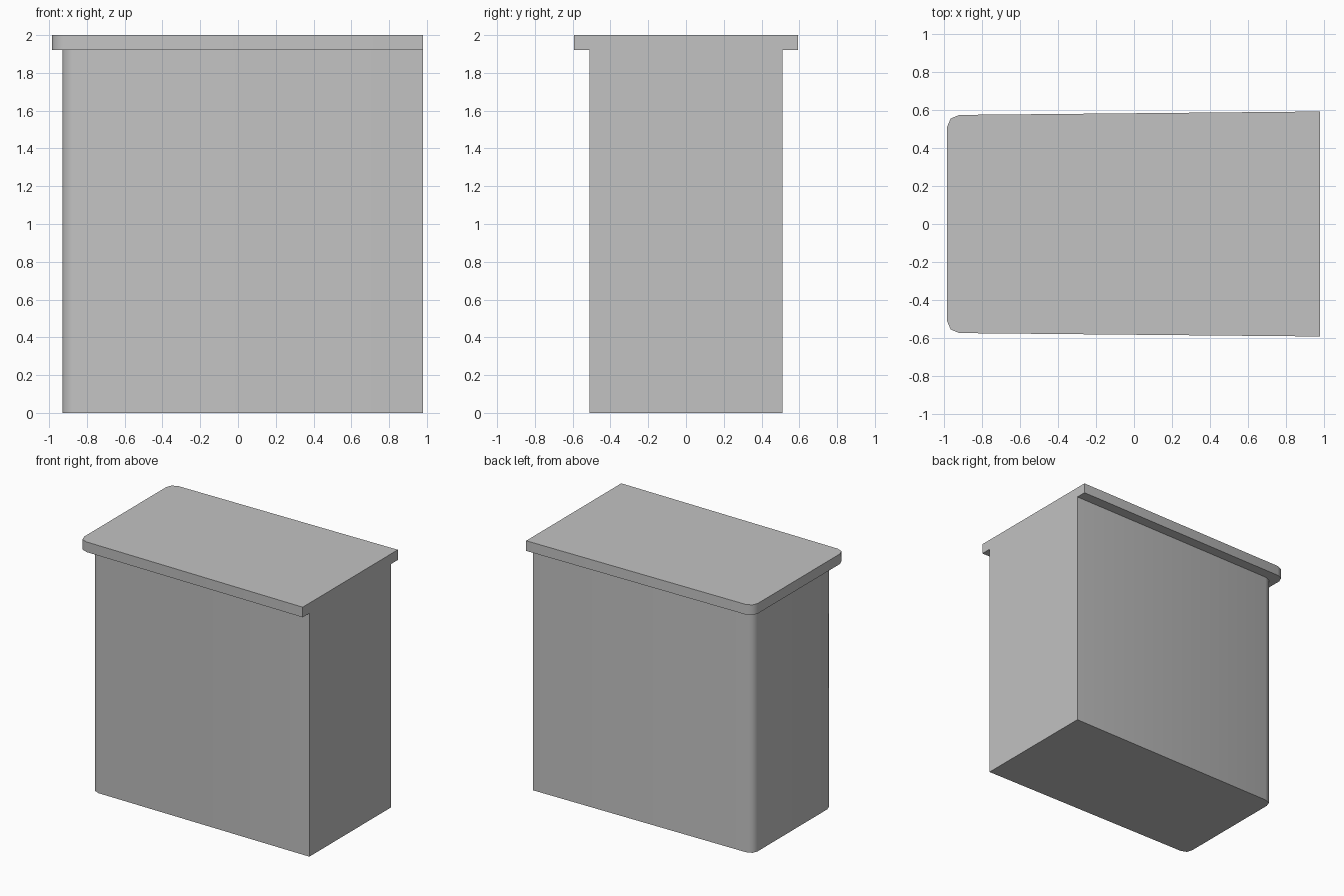
import bpy, bmesh, math

cube = bpy.data.objects.get("Cube")
if cube:
    bpy.data.objects.remove(cube, do_unlink=True)

# Single plain grey
grey = bpy.data.materials.new("plain grey")
grey.use_nodes = True
colour = (0.54, 0.54, 0.54, 1)
grey.diffuse_color = colour
grey.node_tree.nodes["Principled BSDF"].inputs["Base Color"].default_value = colour


def tapered_block(name, half_outline, z0, z1):
    """Mirror a half outline across y = 0 and extrude it upwards."""
    outline = half_outline + [(x, -y) for x, y in reversed(half_outline)]
    bm = bmesh.new()
    base = bm.faces.new([bm.verts.new((x, y, z0)) for x, y in outline])
    top = bmesh.ops.extrude_face_region(bm, geom=[base], use_keep_orig=True)
    verts = [v for v in top["geom"] if isinstance(v, bmesh.types.BMVert)]
    bmesh.ops.translate(bm, verts=verts, vec=(0, 0, z1 - z0))
    bmesh.ops.recalc_face_normals(bm, faces=bm.faces[:])
    mesh = bpy.data.meshes.new(name)
    bm.to_mesh(mesh)
    bm.free()
    mesh.materials.append(grey)
    obj = bpy.data.objects.new(name, mesh)
    bpy.context.collection.objects.link(obj)
    bpy.ops.object.select_all(action="DESELECT")
    obj.select_set(True)
    bpy.context.view_layer.objects.active = obj
    bpy.ops.object.shade_smooth_by_angle(angle=math.radians(50))
    return obj


# Tank body: flat at +x, rounded corners at -x, slightly tapered sides
tapered_block("tank_body",
              [(0.98, 0.51), (-0.87, 0.495), (-0.915, 0.477), (-0.93, 0.435)],
              0, 1.92)

# Overhanging lid with the same outline shape
tapered_block("tank_lid",
              [(0.98, 0.593), (-0.92, 0.575), (-0.967, 0.556), (-0.985, 0.512)],
              1.92, 2.0)
